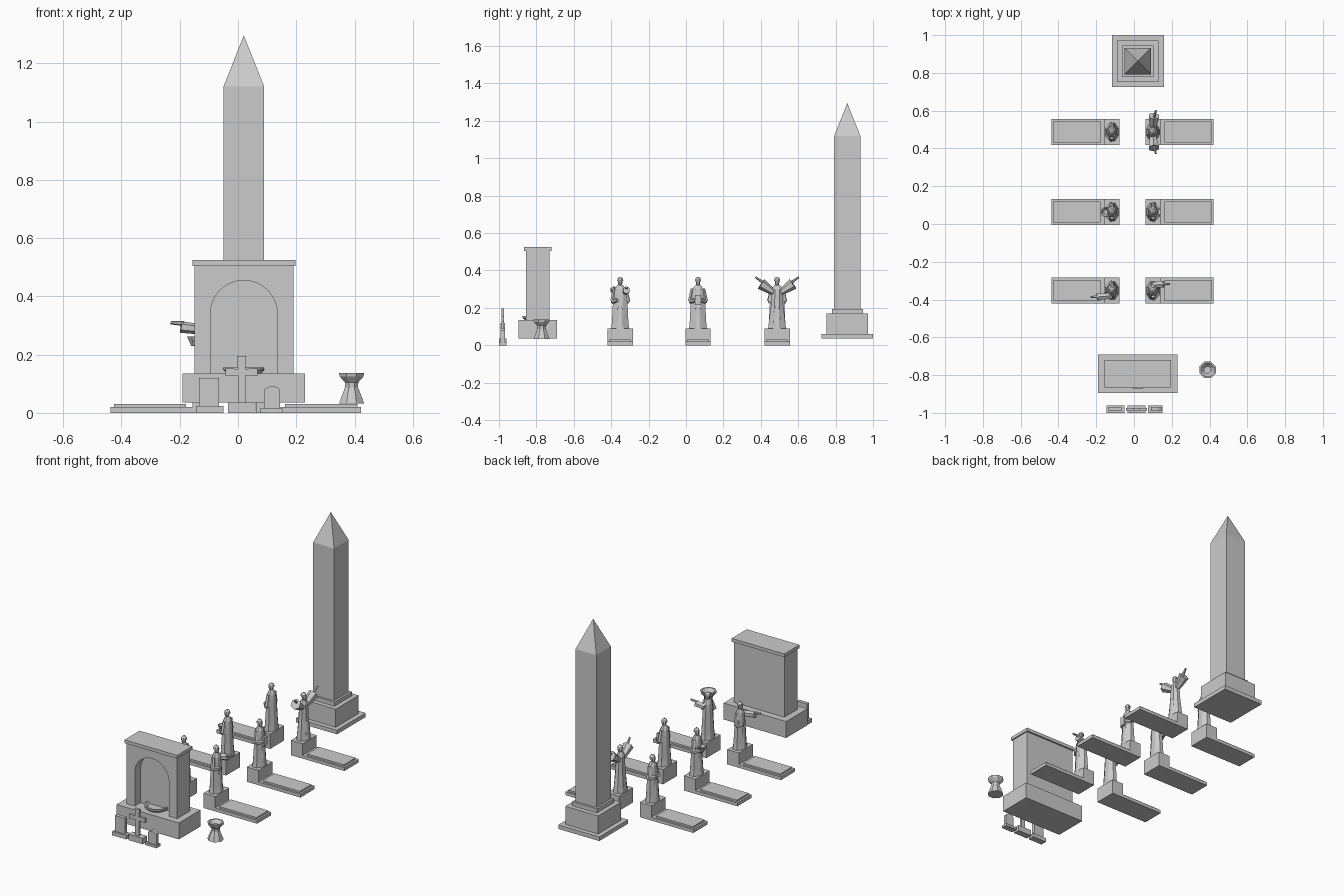
import bpy, bmesh, math
from mathutils import Vector, Matrix

if "Cube" in bpy.data.objects:
    bpy.data.objects.remove(bpy.data.objects["Cube"])


def finish(bm, name, mat=None):
    if mat:
        bm.transform(mat)
    bmesh.ops.recalc_face_normals(bm, faces=bm.faces)
    me = bpy.data.meshes.new(name)
    bm.to_mesh(me)
    bm.free()
    ob = bpy.data.objects.new(name, me)
    bpy.context.collection.objects.link(ob)
    return ob


def box(name, x, y, z, mat=None):
    bm = bmesh.new()
    bmesh.ops.create_cube(bm, size=1)
    for v in bm.verts:
        v.co = [a + (b - a) * (c + 0.5) for (a, b), c in zip((x, y, z), v.co)]
    return finish(bm, name, mat)


def prism(name, pts, y0, y1):
    # xz outline extruded along y
    bm = bmesh.new()
    f = bm.faces.new([bm.verts.new((x, y0, z)) for x, z in pts])
    r = bmesh.ops.extrude_face_region(bm, geom=[f])
    for v in r['geom']:
        if isinstance(v, bmesh.types.BMVert):
            v.co.y = y1
    return finish(bm, name)


def loft(name, rings, n=8, mat=None):
    # rings: (cx, cy, z, rx, ry), stacked upward
    bm = bmesh.new()
    loops = []
    for cx, cy, z, rx, ry in rings:
        loops.append([bm.verts.new((cx + rx * math.cos((i + .5) * math.tau / n),
                                    cy + ry * math.sin((i + .5) * math.tau / n), z)) for i in range(n)])
    for a, b in zip(loops, loops[1:]):
        for i in range(n):
            j = (i + 1) % n
            bm.faces.new((a[i], a[j], b[j], b[i]))
    bm.faces.new(loops[0])
    bm.faces.new(loops[-1])
    return finish(bm, name, mat)


def limb(name, p, q, r0, r1, mat):
    # tapered six-sided arm between two points
    p, q = Vector(p), Vector(q)
    d = q - p
    bm = bmesh.new()
    bmesh.ops.create_cone(bm, cap_ends=True, segments=6, radius1=r0, radius2=r1, depth=d.length)
    bm.transform(Matrix.Translation((p + q) / 2) @ d.to_track_quat('Z', 'Y').to_matrix().to_4x4())
    return finish(bm, name, mat)


def arch(cx, hw, z0, zs, n=16):
    return [(cx - hw, z0), (cx + hw, z0)] + [
        (cx + hw * math.cos(math.pi * i / n), zs + hw * math.sin(math.pi * i / n)) for i in range(n + 1)]


# obelisk
OX, OY = 0.02, 0.8625
for nm, h, z0, z1 in (("obelisk_slab", .1375, .035, .06), ("obelisk_pedestal", .11, .06, .17),
                      ("obelisk_plinth", .083, .17, .195)):
    box(nm, (OX - h, OX + h), (OY - h, OY + h), (z0, z1))
R = .07 * math.sqrt(2)
loft("obelisk_shaft", [(OX, OY, .195, R, R), (OX, OY, 1.12, R, R), (OX, OY, 1.295, .0005, .0005)], 4)

# shrine with arched niche
box("shrine_base", (-.19, .23), (-.895, -.69), (.035, .135))
body = box("shrine_body", (-.15, .19), (-.855, -.73), (.135, .505))
box("shrine_cap", (-.157, .197), (-.865, -.72), (.505, .525))
cutter = prism("niche_cutter", arch(.02, .115, .10, .34), -.95, -.80)
cutter.hide_render = True
m = body.modifiers.new("niche", 'BOOLEAN')
m.operation, m.object, m.solver = 'DIFFERENCE', cutter, 'EXACT'
bpy.context.view_layer.objects.active = body
bpy.ops.object.modifier_apply(modifier="niche")
bpy.data.objects.remove(cutter)
loft("basin", [(.02, -.805, z, r, r) for z, r in ((.135, .058), (.147, .07), (.156, .07), (.156, .06), (.146, .05))], 24)

# urn
loft("urn", [(.39, -.772, z, r, r) for z, r in
             ((.033, .046), (.06, .036), (.088, .024), (.105, .025), (.125, .044), (.137, .047),
              (.137, .038), (.118, .02))], 8)

# small grave markers
for nm, x0, x1, z1 in (("left_marker_foot", -.145, -.05, .024), ("cross_foot", -.035, .06, .036),
                       ("right_marker_foot", .075, .152, .015)):
    box(nm, (x0, x1), (-1, -.96), (0, z1))
box("left_marker_slab", (-.134, -.066), (-.991, -.969), (.024, .12))
C = .0125
half = [(.013, .036), (.013, .128), (.055, .126), (.055, .153), (.013, .151), (.016, .196)]
prism("cross", [(C + x, z) for x, z in half] + [(C - x, z) for x, z in reversed(half)], -.987, -.973)
prism("right_marker_slab", [(.09, .015), (.145, .015), (.145, .08), (.132, .089), (.1175, .092), (.103, .089),
                            (.09, .08)], -.991, -.969)


def statue(tag, mat, pose):
    # robed figure, facing local +x, feet at z = .09
    slim = .035 if pose != "raised" else .028
    loft(tag + "_robe", [(0, 0, .09, .036, .052), (0, 0, .12, .033, .048), (0, 0, .21, .027, slim + .008),
                         (0, 0, .27, .025, slim + .003), (0, 0, .30, .022, .032),
                         (0, 0, .317, .015, .02), (0, 0, .325, .009, .01)], 8, mat)
    loft(tag + "_tunic", [(.018, 0, .09, .021, .03), (.015, 0, .19, .016, .024), (.012, 0, .215, .013, .016)], 8, mat)
    loft(tag + "_head", [(.002, 0, .318, .009, .009), (.003, 0, .33, .013, .012), (.003, 0, .35, .015, .014)], 8, mat)
    loft(tag + "_hair", [(0, 0, .345, .017, .018), (0, 0, .357, .015, .015), (0, 0, .366, .006, .006)], 8, mat)
    for s, side in ((1, "left"), (-1, "right")):
        nm = f"{tag}_{side}"
        if pose == "raised":
            limb(nm + "_sleeve", (0, s * .018, .282), (.006, s * .085, .328), .017, .031, mat)
            limb(nm + "_hand", (.006, s * .075, .335), (.016, s * .115, .364), .008, .005, mat)
        elif pose.startswith("point") and s == 1:
            reach = .09 if pose == "point_short" else .115
            limb(nm + "_sleeve", (0, .028, .285), (reach - .035, .034, .295), .017, .02, mat)
            limb(nm + "_hand", (reach - .045, .034, .307), (reach, .034, .31), .009, .006, mat)
        else:
            elbow = (.004, s * .04, .235)
            limb(nm + "_upper_arm", (0, s * .028, .303), elbow, .011, .014, mat)
            limb(nm + "_forearm", elbow, (.034, s * .014, .24), .014, .009, mat)
    if pose == "book":
        box(tag + "_book", (.028, .042), (-.015, .015), (.215, .27), mat)
    if pose == "bowl":
        loft(tag + "_bowl", [(.032, 0, .23, .014, .014), (.032, 0, .262, .029, .029), (.032, 0, .262, .023, .023),
                             (.032, 0, .25, .012, .012)], 8, mat)


# two rows of graves, left row turned half round
MID = -.008
poses = {1: ("point_short", "book", "raised"), -1: ("point_long", "bowl", "folded")}
for s, row in ((1, "right"), (-1, "left")):
    for k, y in enumerate((-.352, .064, .487)):
        tag = f"{row}_{k + 1}"
        mat = Matrix.Translation((MID, y, 0)) @ Matrix.Rotation(0 if s == 1 else math.pi, 4, 'Z')
        box(tag + "_pedestal", (.07, .148), (-.068, .068), (0, .09), mat)
        box(tag + "_grave_slab", (.148, .43), (-.068, .068), (0, .02), mat)
        box(tag + "_grave_top", (.17, .418), (-.056, .056), (.02, .03), mat)
        statue(tag + "_statue", mat @ Matrix.Translation((.108, 0, 0)), poses[s][k])
